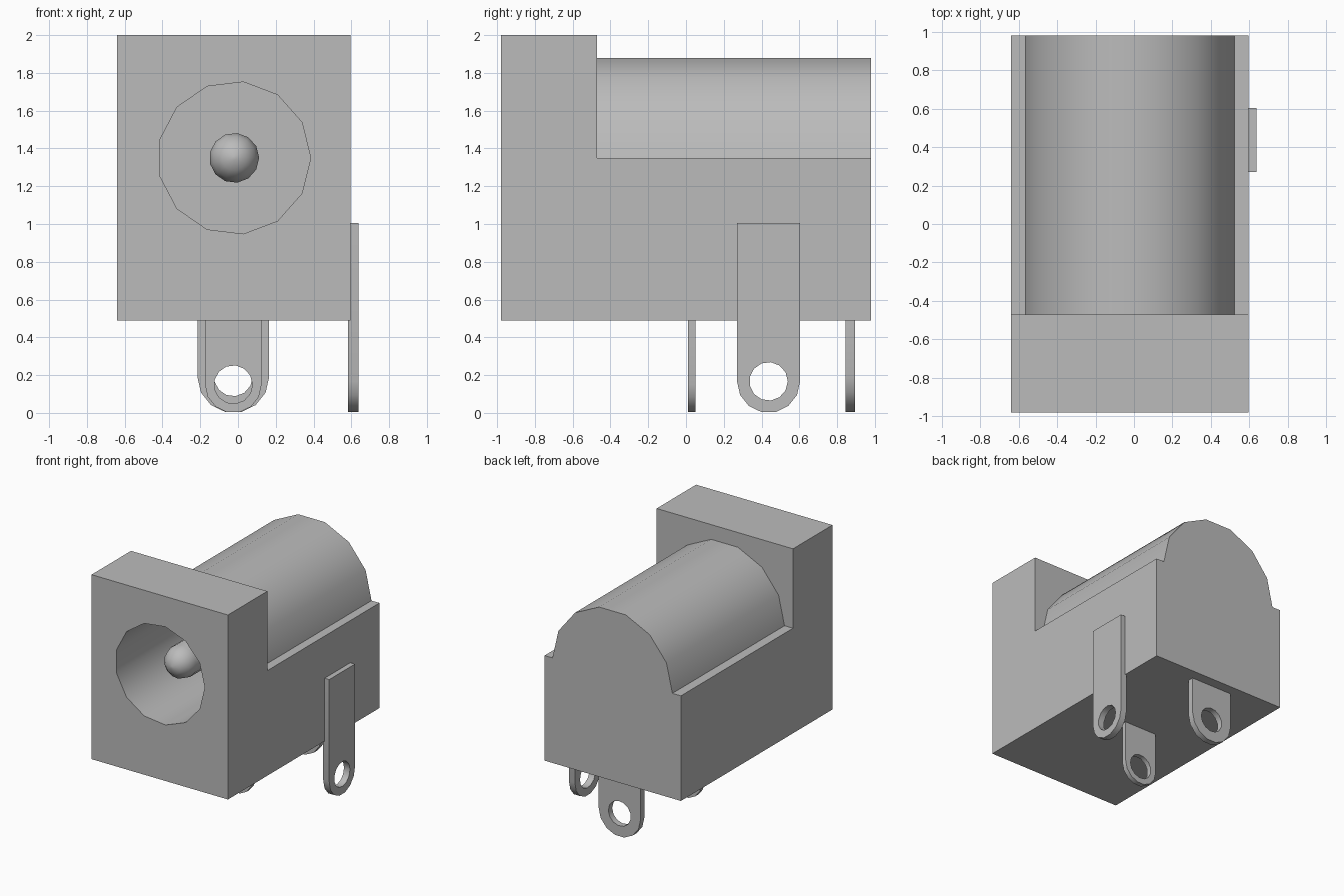
import bpy, bmesh
from math import sin, cos, pi, radians

cube = bpy.data.objects.get("Cube")
if cube:
    bpy.data.objects.remove(cube, do_unlink=True)

# Single flat grey
grey = bpy.data.materials.new("plain_grey")
grey.use_nodes = True
colour = (0.5, 0.5, 0.5, 1)
grey.diffuse_color = colour
grey.node_tree.nodes["Principled BSDF"].inputs["Base Color"].default_value = colour

CX = -0.02      # shared centre line of barrel, socket and pins
CZ = 1.35       # barrel axis height


def arc(u, v, r, start, end, steps):
    """Points on an arc, both ends included (degrees)."""
    angles = [radians(start + (end - start) * i / steps) for i in range(steps + 1)]
    return [(u + r * cos(a), v + r * sin(a)) for a in angles]


def circle(u, v, r, sides=13):
    return arc(u, v, r, 0, 360, sides)[:-1]


def loft(name, rings):
    """Solid made by bridging rings of equal length and capping the ends."""
    bm = bmesh.new()
    loops = [[bm.verts.new(p) for p in ring] for ring in rings]
    n = len(loops[0])
    for a, b in zip(loops, loops[1:]):
        for i in range(n):
            j = (i + 1) % n
            bm.faces.new((a[i], a[j], b[j], b[i]))
    bm.faces.new(loops[0])
    bm.faces.new(loops[-1])
    bmesh.ops.remove_doubles(bm, verts=bm.verts, dist=0.0001)
    bmesh.ops.recalc_face_normals(bm, faces=bm.faces)
    mesh = bpy.data.meshes.new(name)
    bm.to_mesh(mesh)
    bm.free()
    mesh.materials.append(grey)
    obj = bpy.data.objects.new(name, mesh)
    bpy.context.collection.objects.link(obj)
    return obj


def prism(name, outline, axis, lo, hi):
    """Extrude an outline (horizontal, z) along x or y."""
    def place(d):
        return [(d, u, v) if axis == "x" else (u, d, v) for u, v in outline]
    return loft(name, [place(lo), place(hi)])


def activate(obj):
    bpy.ops.object.select_all(action="DESELECT")
    obj.select_set(True)
    bpy.context.view_layer.objects.active = obj


def combine(obj, other, operation):
    """Apply a boolean and discard the helper."""
    mod = obj.modifiers.new("boolean", "BOOLEAN")
    mod.operation = operation
    mod.solver = "EXACT"
    mod.object = other
    activate(obj)
    bpy.ops.object.modifier_apply(modifier=mod.name)
    bpy.data.objects.remove(other, do_unlink=True)


def smooth(obj):
    activate(obj)
    bpy.ops.object.shade_smooth_by_angle(angle=radians(35))


# Housing: tall front block, rear body with rounded barrel top, round socket
left, right, base = -0.64, 0.595, 0.49
block = [(left, base), (right, base), (right, 2), (left, 2)]
rear = [(left, base), (right, base), (right, CZ)]
rear += arc(CX, CZ, 0.543, 0, 180, 7) + [(left, CZ)]
housing = prism("housing", block, "y", -0.98, -0.47)
combine(housing, prism("rear_body", rear, "y", -0.47, 0.98), "UNION")
socket = prism("socket_cutter", circle(CX, CZ, 0.405), "y", -1.2, 0.75)
combine(housing, socket, "DIFFERENCE")
smooth(housing)

# Centre contact: a round pin with a domed tip
R = 0.132
profile = [(0.76, R)]
profile += [(-0.70 - R * sin(radians(t)), R * cos(radians(t))) for t in (0, 30, 60, 85)]
contact = loft("centre_contact",
               [[(u, y, v) for u, v in circle(CX, CZ, r)] for y, r in profile])
smooth(contact)


# Solder tabs: rounded lower end with an eyelet
def solder_tab(name, centre, r, top, axis, lo, hi):
    outline = [(centre + r, top), (centre - r, top)] + arc(centre, r, r, 180, 360, 7)
    tab = prism(name, outline, axis, lo, hi)
    eyelet = prism("eyelet_cutter", circle(centre, r, 0.102), axis, lo - 0.1, hi + 0.1)
    combine(tab, eyelet, "DIFFERENCE")
    smooth(tab)


solder_tab("rear_tab", CX - 0.005, 0.19, base, "y", 0.845, 0.895)
solder_tab("middle_tab", CX - 0.005, 0.15, base, "y", 0.01, 0.05)
solder_tab("side_tab", 0.437, 0.167, 1.005, "x", 0.583, 0.637)
